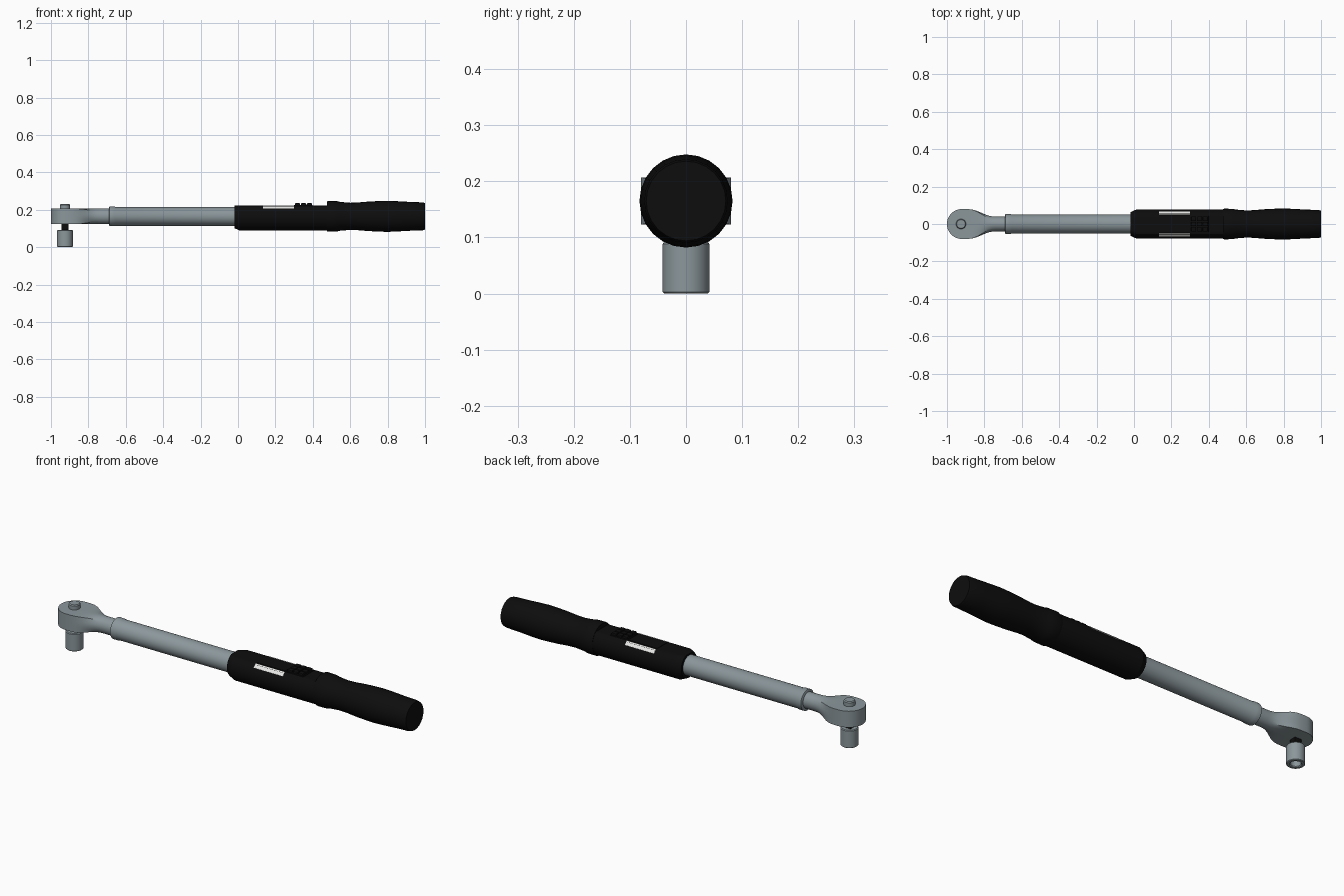
import bpy, bmesh, math
from mathutils import Vector

if "Cube" in bpy.data.objects:
    bpy.data.objects.remove(bpy.data.objects["Cube"])

AXIS_Z = 0.165   # height of the wrench centre line
DRIVE_X = -0.925  # position of the square drive


def material(name, colour):
    m = bpy.data.materials.new(name)
    m.diffuse_color = (*colour, 1)
    m.use_nodes = True
    m.node_tree.nodes["Principled BSDF"].inputs["Base Color"].default_value = m.diffuse_color
    return m


STEEL = material("steel grey", (0.26, 0.31, 0.33))
BLACK = material("black rubber", (0.004, 0.004, 0.004))
WHITE = material("white label", (0.87, 0.87, 0.85))


def finish(name, bm, mat, angle=35):
    bmesh.ops.remove_doubles(bm, verts=bm.verts, dist=1e-5)
    bmesh.ops.recalc_face_normals(bm, faces=bm.faces)
    me = bpy.data.meshes.new(name)
    bm.to_mesh(me)
    bm.free()
    me.materials.append(mat)
    ob = bpy.data.objects.new(name, me)
    bpy.context.collection.objects.link(ob)
    bpy.ops.object.select_all(action='DESELECT')
    ob.select_set(True)
    bpy.context.view_layer.objects.active = ob
    if angle:
        bpy.ops.object.shade_smooth_by_angle(angle=math.radians(angle))
    return ob


def loft(name, rings, mat, angle=35):
    """Skin a list of point rings and cap both ends."""
    bm = bmesh.new()
    rows = [[bm.verts.new(p) for p in ring] for ring in rings]
    n = len(rows[0])
    for a, b in zip(rows, rows[1:]):
        for i in range(n):
            j = (i + 1) % n
            bm.faces.new((a[i], a[j], b[j], b[i]))
    bm.faces.new(rows[0])
    bm.faces.new(rows[-1])
    return finish(name, bm, mat, angle)


def angles(n):
    return [2 * math.pi * i / n for i in range(n)]


def lathe_x(name, profile, mat, n=32, flat=1.0, angle=35):
    """Turned part along the centre line; flat cuts off the top."""
    return loft(name, [[(x, r * math.cos(t), AXIS_Z + min(r * math.sin(t), flat))
                        for t in angles(n)] for x, r in profile], mat, angle)


def lathe_z(name, profile, mat, n=32):
    """Turned part along the drive axis."""
    return loft(name, [[(DRIVE_X + r * math.cos(t), r * math.sin(t), z)
                        for t in angles(n)] for z, r in profile], mat)


def box(name, lo, hi, mat, bevel=0.0):
    bm = bmesh.new()
    bmesh.ops.create_cube(bm, size=1)
    for v in bm.verts:
        v.co = Vector([(a + b) / 2 + c * (b - a) for a, b, c in zip(lo, hi, v.co)])
    if bevel:
        bmesh.ops.bevel(bm, geom=bm.edges[:], offset=bevel, segments=2,
                        profile=0.5, affect='EDGES')
    return finish(name, bm, mat, 35)


# Ratchet head: round flat-sided end that blends into a round neck
outline = [(-0.92 - 0.08 * math.cos(t), max(0.08 * math.sin(t), 0.004))
           for t in [math.radians(a) for a in range(0, 91, 9)]]
outline += [(-0.89, 0.08), (-0.865, 0.077), (-0.84, 0.070), (-0.82, 0.062),
            (-0.80, 0.053), (-0.78, 0.045), (-0.76, 0.041), (-0.74, 0.0395),
            (-0.68, 0.0395)]
rings = []
for x, w in outline:
    k = min(max((x + 0.85) / 0.08, 0), 1)   # 0 = square section, 1 = round
    ring = []
    for t in angles(32):
        c, s = math.cos(t), math.sin(t)
        q = (1 - k) / max(abs(c), abs(s)) + k
        ring.append((x, w * c * q, AXIS_Z + 0.0415 * s * q))
    rings.append(ring)
loft("ratchet_head", rings, STEEL, 30)

# Release button, square drive and hollow socket
lathe_z("release_button", [(0.20, 0.027), (0.226, 0.027), (0.231, 0.023)], STEEL)
box("square_drive", (DRIVE_X - 0.019, -0.019, 0.07),
    (DRIVE_X + 0.019, 0.019, 0.13), BLACK, 0.002)
lathe_z("socket", [(0.06, 0.024), (0.004, 0.024), (0.0, 0.028), (0.0, 0.039),
                   (0.003, 0.042), (0.088, 0.042), (0.092, 0.039)], STEEL)

# Shaft tube with collar
lathe_x("shaft_tube", [(-0.69, 0.047), (-0.687, 0.053), (-0.66, 0.053),
                       (-0.655, 0.0505), (0.0, 0.0505)], STEEL)

# Electronics housing with flat top
lathe_x("housing", [(-0.018, 0.050), (-0.018, 0.064), (0.012, 0.077),
                    (0.49, 0.077)], BLACK, 48, 0.057, 20)
box("display_screen", (0.135, -0.04, 0.218), (0.295, 0.04, 0.2235), BLACK)

# White label plates on both upper shoulders
for side, label in ((-1, "front_label"), (1, "back_label")):
    section = [(0.050, 0.2235), (0.067, 0.2075), (0.063, 0.2035), (0.046, 0.2195)]
    loft(label, [[(x, side * y, z) for y, z in section] for x in (0.135, 0.30)],
         WHITE, 0)

# Keypad
box("keypad_base", (0.30, -0.044, 0.215), (0.40, 0.044, 0.225), BLACK, 0.002)
for i in range(3):
    for j in range(3):
        x, y = 0.319 + 0.031 * i, 0.028 * (j - 1)
        box(f"key_{i}_{j}", (x - 0.0135, y - 0.012, 0.22),
            (x + 0.0135, y + 0.012, 0.235), BLACK, 0.003)

# Contoured hand grip
lathe_x("hand_grip", [(0.475, 0.070), (0.475, 0.079), (0.482, 0.082), (0.53, 0.081),
                      (0.545, 0.077), (0.60, 0.0725), (0.64, 0.074), (0.70, 0.079),
                      (0.76, 0.082), (0.80, 0.083), (0.85, 0.081), (0.92, 0.077),
                      (0.99, 0.0745), (1.0, 0.071)], BLACK, 24)
